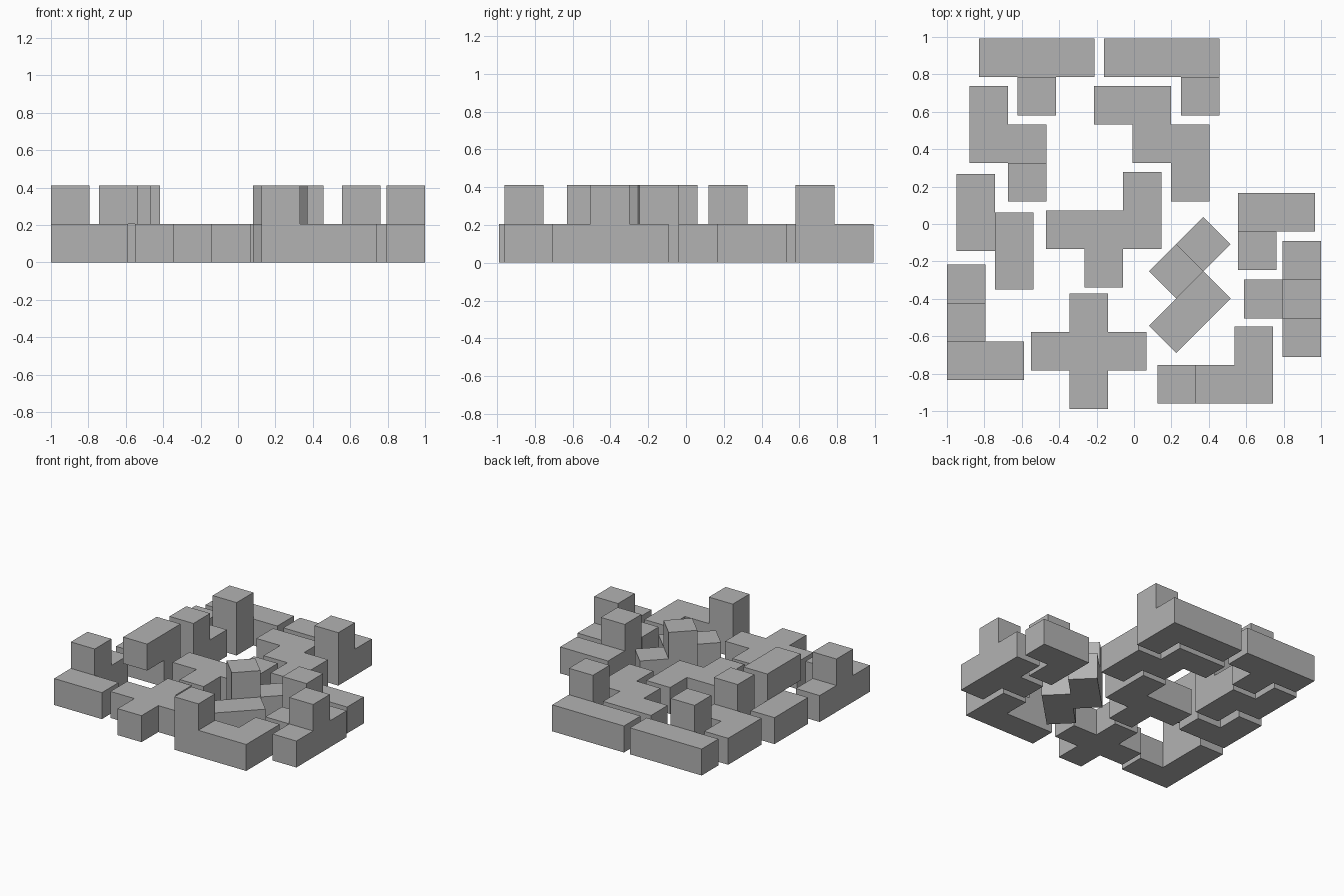
import bpy, bmesh, math
from itertools import product
from mathutils import Vector, Matrix

cube = bpy.data.objects.get("Cube")
if cube:
    bpy.data.objects.remove(cube, do_unlink=True)

UNIT = 0.206

# One plain grey for every piece
grey = bpy.data.materials.new("plain_grey")
grey.use_nodes = True
grey.diffuse_color = (0.45, 0.45, 0.45, 1)
bsdf = next(n for n in grey.node_tree.nodes if n.type == 'BSDF_PRINCIPLED')
bsdf.inputs["Base Color"].default_value = grey.diffuse_color
bsdf.inputs["Roughness"].default_value = 0.7

# Plan symbols: which layers of a cell are filled ("o" is an overhang)
LAYERS = {".": (), "1": (0,), "2": (0, 1), "o": (1,)}


def puzzle_piece(name, corner, plan, angle=0):
    """Joined cubes from a plan whose rows run back to front;
    corner is the front left corner of the plan."""
    cells = {(x, y, z)
             for y, row in enumerate(reversed(plan.split()))
             for x, symbol in enumerate(row)
             for z in LAYERS[symbol]}
    bm = bmesh.new()
    # Keep only the outer walls of the cells
    for cell, axis, side in product(sorted(cells), range(3), (0, 1)):
        neighbour = list(cell)
        neighbour[axis] += 2 * side - 1
        if tuple(neighbour) in cells:
            continue
        u, v = (axis + 1) % 3, (axis + 2) % 3
        loop = []
        for du, dv in ((0, 0), (1, 0), (1, 1), (0, 1)):
            p = Vector(cell)
            p[axis] += side
            p[u] += du
            p[v] += dv
            loop.append(bm.verts.new(p * UNIT))
        bm.faces.new(loop if side else loop[::-1])
    # Weld the walls and merge the flat ones
    bmesh.ops.remove_doubles(bm, verts=bm.verts, dist=0.001)
    bmesh.ops.dissolve_limit(bm, angle_limit=0.01, verts=bm.verts, edges=bm.edges)
    bm.transform(Matrix.Rotation(math.radians(angle), 4, 'Z'))
    mesh = bpy.data.meshes.new(name)
    bm.to_mesh(mesh)
    bm.free()
    mesh.materials.append(grey)
    obj = bpy.data.objects.new(name, mesh)
    obj.location = (*corner, 0)
    bpy.context.collection.objects.link(obj)


# Back pieces
puzzle_piece("back_tee_piece", (-0.83, 0.58), "111 .2.")
puzzle_piece("back_ell_piece", (-0.16, 0.58), "111 ..2")
puzzle_piece("back_zigzag_piece", (-0.88, 0.12), "1. 11 .2")
puzzle_piece("back_stair_piece", (-0.215, 0.12), "11. .11 ..1")

# Middle pieces
puzzle_piece("overhang_piece", (-0.95, -0.35), "1. 12 .o")
puzzle_piece("branch_piece", (-0.47, -0.34), "..1 111 .1.")
puzzle_piece("turned_piece", (0.225, -0.69), ".21 11.", 45)
puzzle_piece("small_corner_piece", (0.555, -0.245), "11 2.")
puzzle_piece("right_tripod_piece", (0.588, -0.71), ".1 12 .1")

# Front pieces
puzzle_piece("front_hook_piece", (-1.0, -0.835), "1. 2. 11")
puzzle_piece("cross_piece", (-0.55, -0.99), ".1. 111 .1.")
puzzle_piece("front_corner_piece", (0.125, -0.96), "..1 211")
